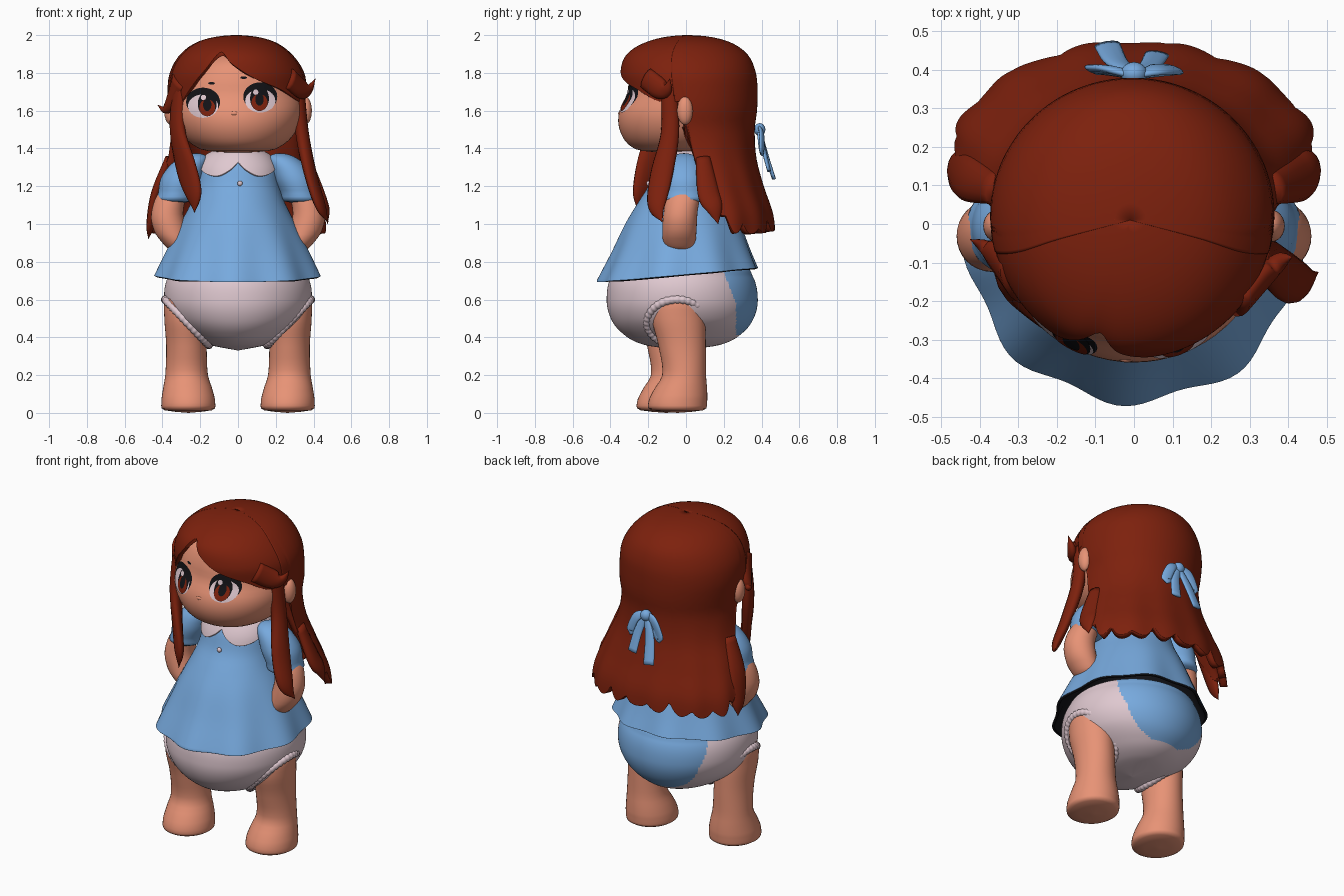
import bpy, bmesh, math
from mathutils import Vector

if "Cube" in bpy.data.objects:
    bpy.data.objects.remove(bpy.data.objects["Cube"])


def material(name, rgb):
    m = bpy.data.materials.new(name)
    m.diffuse_color = (*rgb, 1)
    m.use_nodes = True
    m.node_tree.nodes["Principled BSDF"].inputs["Base Color"].default_value = m.diffuse_color
    return m


HAIR = material("red_brown", (0.205, 0.015, 0.004))
BLUE = material("sky_blue", (0.185, 0.40, 0.73))
SKIN = material("skin", (0.80, 0.29, 0.18))
PALE = material("pale_pink", (0.74, 0.58, 0.63))
BLACK = material("black", (0.006, 0.006, 0.008))


def interp(keys, x):
    """Smooth interpolation of rows (param, values...)."""
    if x <= keys[0][0]:
        return keys[0][1:]
    if x >= keys[-1][0]:
        return keys[-1][1:]
    i = max(k for k in range(len(keys) - 1) if keys[k][0] <= x)
    a, b = keys[i], keys[i + 1]
    p, n = keys[max(i - 1, 0)], keys[min(i + 2, len(keys) - 1)]
    h = b[0] - a[0]
    t = (x - a[0]) / h
    out = []
    for k in range(1, len(a)):
        m0 = (b[k] - p[k]) / (b[0] - p[0]) * h
        m1 = (n[k] - a[k]) / (n[0] - a[0]) * h
        out.append((2*t**3 - 3*t**2 + 1) * a[k] + (t**3 - 2*t**2 + t) * m0
                   + (3*t**2 - 2*t**3) * b[k] + (t**3 - t**2) * m1)
    return out


def section(table, z):
    top = table[0][0]
    keys = [(math.sqrt(top - r[0]), *r[1:]) for r in table]
    return interp(keys, math.sqrt(max(top - z, 0)))


def finish(bm, name, mats, thick=0, rule=None, recalc=False):
    bmesh.ops.remove_doubles(bm, verts=bm.verts, dist=1e-5)
    if recalc:
        bmesh.ops.recalc_face_normals(bm, faces=bm.faces)
    for f in bm.faces:
        f.smooth = True
        if rule:
            f.material_index = rule(f.calc_center_median())
    me = bpy.data.meshes.new(name)
    bm.to_mesh(me)
    bm.free()
    for m in mats:
        me.materials.append(m)
    ob = bpy.data.objects.new(name, me)
    bpy.context.collection.objects.link(ob)
    if thick:
        s = ob.modifiers.new("thickness", 'SOLIDIFY')
        s.thickness, s.offset = thick, -1
        s.material_offset = s.material_offset_rim = len(mats) - 1
    return ob


def shell(name, table, mats, a0=0, a1=360, hem=None, grow=0, thick=0,
          rows=32, cols=64, warp=None, rule=None, side=1, dy=0):
    """Loft of ellipses (z, cx, cy, rx, ry), top down; angle 0 is the front; hem(angle) is the lower edge."""
    bm = bmesh.new()
    top, closed = table[0][0], a1 - a0 >= 360
    grid = []
    for i in range(rows + 1):
        t = (1 - math.cos(math.pi * i / rows)) / 2
        row = []
        for j in range(cols + (not closed)):
            d = a0 + (a1 - a0) * j / cols
            a = math.radians(d)
            z = top - (top - (hem(d) if hem else table[-1][0])) * t
            cx, cy, rx, ry = section(table, z)
            k = 1 + (warp(a, z) if warp else 0)
            g = grow * min(1, max(rx, 0) * 10)
            rx, ry = (max(rx, 0) + g) * k, (max(ry, 0) + g) * k
            row.append(bm.verts.new((side * cx + rx * math.sin(a), dy + cy - ry * math.cos(a), z)))
        grid.append(row)
    for r0, r1 in zip(grid, grid[1:]):
        for j in range(cols):
            k = (j + 1) % len(r0)
            bm.faces.new((r0[j], r1[j], r1[k], r0[k]))
    return finish(bm, name, mats, thick, rule)


def sweep(name, pts, mat, hint=None, closed=False, steps=6, n=12):
    """Tube along points (x, y, z, half width, half thickness)."""
    keys = [(i, *p) for i, p in enumerate(pts)]
    num = len(pts) if closed else (len(pts) - 1) * steps + 1
    path = pts if closed else [interp(keys, i / steps) for i in range(num)]
    bm = bmesh.new()
    rings = []
    for i, p in enumerate(path):
        c = Vector(p[:3])
        nxt, prv = ((path[(i + 1) % num], path[i - 1]) if closed
                    else (path[min(i + 1, num - 1)], path[max(i - 1, 0)]))
        tan = (Vector(nxt[:3]) - Vector(prv[:3])).normalized()
        out = Vector(hint) if hint else Vector((c.x, c.y, 0))
        wide = tan.cross(out).normalized()
        flat = wide.cross(tan)
        rings.append([bm.verts.new(c + wide * max(p[3], .001) * math.cos(q) + flat * max(p[4], .001) * math.sin(q))
                      for q in (2 * math.pi * k / n for k in range(n))])
    for i in range(num if closed else num - 1):
        r0, r1 = rings[i], rings[(i + 1) % num]
        for k in range(n):
            bm.faces.new((r0[k], r1[k], r1[(k + 1) % n], r0[(k + 1) % n]))
    if not closed:
        bm.faces.new(rings[0])
        bm.faces.new(rings[-1])
    return finish(bm, name, [mat], recalc=True)


def ball(name, loc, size, mat):
    bm = bmesh.new()
    bmesh.ops.create_uvsphere(bm, u_segments=24, v_segments=14, radius=1)
    ob = finish(bm, name, [mat])
    ob.location, ob.scale = loc, size


# Head, neck, ears, nose
HEAD = [(1.93, 0, 0, 0, 0), (1.91, 0, 0, .15, .15), (1.85, 0, 0, .26, .26), (1.76, 0, 0, .33, .30),
        (1.68, 0, -.02, .34, .295), (1.6, 0, -.045, .34, .307), (1.53, 0, -.05, .325, .308),
        (1.46, 0, -.055, .285, .28), (1.41, 0, -.06, .225, .23), (1.385, 0, -.07, .15, .15), (1.375, 0, -.07, 0, 0)]
shell("head", HEAD, [SKIN])
shell("neck", [(1.45, 0, 0, 0, 0), (1.44, 0, 0, .1, .1), (1.32, 0, 0, .11, .1)], [SKIN], rows=8)
ball("nose", (-.02, -.349, 1.585), (.02, .01, .012), SKIN)
for s in (-1, 1):
    ball("ear", (s * .355, -.005, 1.6), (.036, .042, .075), SKIN)


# Eyes: thin plates laid on the face
def plate(name, x0, z0, rx, rz, mat, lift):
    bm = bmesh.new()
    grid = []
    for i in range(7):
        row = []
        for j in range(28):
            q = 2 * math.pi * j / 28
            x, z = x0 + rx * i / 6 * math.cos(q), z0 + rz * i / 6 * math.sin(q)
            cx, cy, ax, ay = section(HEAD, z)
            row.append(bm.verts.new((x, cy - ay * math.sqrt(max(0, 1 - (x / ax) ** 2)) - lift, z)))
        grid.append(row)
    for r0, r1 in zip(grid, grid[1:]):
        for j in range(28):
            k = (j + 1) % 28
            bm.faces.new((r0[j], r1[j], r1[k], r0[k]))
    finish(bm, name, [mat])


for ex, ez, ix in ((-.185, 1.632, .022), (.118, 1.66, -.004)):
    plate("lashes", ex, ez + .014, .09, .076, BLACK, .002)
    plate("eye_white", ex, ez - .008, .08, .062, PALE, .004)
    plate("iris_rim", ex + ix, ez + .004, .05, .066, BLACK, .0055)
    plate("iris", ex + ix, ez - .016, .042, .044, HAIR, .007)
    plate("pupil", ex + ix, ez, .022, .034, BLACK, .0085)
    plate("eye_glint", ex + ix - .02, ez + .038, .014, .014, PALE, .0095)
plate("brow", -.14, 1.745, .018, .007, BLACK, .002)
plate("brow", .03, 1.775, .018, .007, BLACK, .002)

# Hair: long back shell, parted bangs, locks and flicks
CAP = [(2.0, -.01, .01, 0, 0), (1.97, -.01, .01, .185, .2), (1.9, -.01, .005, .29, .315), (1.8, -.005, .01, .352, .356),
       (1.7, -.005, .02, .364, .355), (1.6, 0, .025, .358, .347), (1.5, 0, .03, .345, .33), (1.35, 0, .06, .365, .31),
       (1.2, 0, .1, .42, .31), (1.05, 0, .14, .468, .32), (.9, 0, .15, .485, .325)]
BACK_HEM = [(0, .97), (40, .95), (62, .95), (76, .97), (86, 1.1), (92, 1.25), (96, 1.64), (105, 1.68)]
BANG_HEM = [(-98, 1.6), (-80, 1.58), (-65, 1.59), (-48, 1.68), (-30, 1.81), (-17, 1.91), (-5, 1.85),
            (15, 1.77), (40, 1.71), (62, 1.65), (85, 1.65), (98, 1.65)]
shell("back_hair", CAP, [HAIR], 76, 284, thick=.04, rows=44, cols=150, grow=.004,
      hem=lambda d: interp(BACK_HEM, abs(d - 180))[0]
      + (.05 + .025 * math.sin(d * .13)) * (abs((d / 17) % 1 - .5) * 2) ** 2,
      warp=lambda a, z: .013 * math.cos(a * 13) * min(1, max(0, 1.5 - z) * 2))
shell("bangs", CAP, [HAIR], -92, 92, grow=.002, thick=.03, rows=28, cols=80,
      hem=lambda d: interp(BANG_HEM, d)[0],
      warp=lambda a, z: -.05 * math.exp(-((math.degrees(a) + 17) / 8) ** 2) * min(1, (2 - z) * 5))
sweep("left_front_lock", [(-.31, -.14, 1.74, .05, .03), (-.32, -.15, 1.5, .065, .035), (-.275, -.2, 1.3, .078, .03),
                          (-.235, -.24, 1.16, .055, .025), (-.23, -.25, 1.06, 0, 0)], HAIR)
sweep("right_front_lock", [(.32, -.09, 1.72, .045, .03), (.34, -.085, 1.48, .05, .035), (.385, -.13, 1.26, .062, .03),
                           (.435, -.155, 1.1, .05, .024), (.478, -.125, 1.01, 0, 0)], HAIR)
sweep("right_flick", [(.27, -.21, 1.77, .06, .03), (.335, -.135, 1.715, .055, .03), (.375, -.1, 1.715, .03, .022),
                      (.41, -.085, 1.77, 0, 0)], HAIR)
sweep("left_flick", [(-.31, -.15, 1.76, .07, .03), (-.35, -.09, 1.65, .05, .03), (-.385, -.06, 1.605, .022, .02),
                     (-.425, -.04, 1.63, 0, 0)], HAIR)
# Outer tips of the long hair
for s, tip in ((-1, .92), (1, 1.0)):
    sweep("side_tip", [(s * .36, .09, 1.35, .04, .025), (s * .43, .12, 1.16, .06, .028), (s * .46, .15, tip + .08, .045, .022),
                       (s * .475, .17, tip, 0, 0)], HAIR)

# Ribbon bow on the back of the hair
ball("bow_knot", (0, .39, 1.5), (.034, .03, .034), BLUE)
for s in (-1, 1):
    sweep("bow_loop", [(0, .385, 1.51, .015, .01), (s * .06, .4, 1.48, .028, .011), (s * .1, .4, 1.39, .03, .011),
                       (s * .06, .395, 1.42, .024, .011), (0, .385, 1.5, .012, .01)], BLUE, hint=(0.3, 1, 0.2))
sweep("bow_tail", [(0, .39, 1.5, .016, .01), (-.045, .42, 1.38, .03, .012), (-.07, .465, 1.24, .034, .01)], BLUE)
sweep("bow_tail", [(0, .39, 1.5, .016, .01), (.04, .41, 1.4, .028, .012), (.06, .44, 1.28, .032, .01)], BLUE)

# Dress with pleated skirt and dark lining
DRESS = [(1.39, 0, .01, .1, .1), (1.36, 0, .01, .165, .14), (1.3, 0, 0, .2, .165), (1.2, 0, 0, .22, .2),
         (1.12, 0, -.01, .245, .24), (1.0, 0, -.015, .305, .305), (.85, 0, -.02, .378, .368), (.7, 0, -.025, .445, .435)]
shell("dress", DRESS, [BLUE, BLACK], thick=.015, rows=40, cols=120,
      hem=lambda d: .73 - .038 * math.cos(math.radians(d)),
      warp=lambda a, z: .03 * math.cos(9 * a + .6) * min(1, max(0, (1.1 - z) / .4)))

# Collar and button
COLLAR_HEM = [(0, 1.33), (10, 1.29), (28, 1.255), (50, 1.265), (80, 1.31), (110, 1.34), (180, 1.34)]
shell("collar", DRESS, [PALE], -180, 180, grow=.012, thick=.015, rows=12, cols=96,
      hem=lambda d: interp(COLLAR_HEM, abs(d))[0])
ball("button", (.01, -.198, 1.215), (.014, .012, .014), PALE)

# Padded bloomers with a blue seat panel
shell("bloomers", [(.8, 0, 0, 0, 0), (.78, 0, -.01, .3, .3), (.72, 0, -.02, .37, .375), (.6, 0, -.02, .39, .4),
                   (.5, 0, -.02, .352, .378), (.42, 0, -.02, .265, .315), (.36, 0, -.02, .15, .2), (.33, 0, -.02, 0, 0)],
      [PALE, BLUE], rows=80, cols=220,
      rule=lambda c: int(c.y > .265 - .4 * max(0, c.z - .58) and c.z > .41))

# Arms, puff sleeves, legs and gathered leg cuffs
for s, label in ((-1, "left"), (1, "right")):
    shell(label + "_sleeve", [(1.375, .22, -.01, 0, 0), (1.35, .235, -.01, .075, .075), (1.25, .295, -.01, .11, .118),
                              (1.16, .325, -.01, .098, .115), (1.12, .335, -.01, .09, .1), (1.105, .335, -.01, 0, 0)],
          [BLUE], side=s, rows=20, cols=40)
    shell(label + "_arm", [(1.2, .34, -.01, 0, 0), (1.17, .345, -.01, .07, .08), (1.05, .375, -.03, .085, .09),
                           (.96, .355, -.035, .088, .09), (.9, .325, -.035, .075, .083), (.86, .31, -.03, .045, .055),
                           (.85, .3, -.03, 0, 0)], [SKIN], side=s, rows=20, cols=32)
    dy = 0 if s > 0 else -.06
    shell(label + "_leg", [(.64, .3, -.04, 0, 0), (.6, .3, -.04, .085, .11), (.5, .28, -.04, .11, .14),
                           (.35, .273, -.02, .107, .125), (.2, .272, -.01, .113, .116), (.12, .266, -.03, .132, .142),
                           (.05, .263, -.045, .142, .155), (.012, .263, -.045, .12, .13), (0, .263, -.045, 0, 0)],
          [SKIN], side=s, rows=32, cols=40, dy=dy)
    ring = []
    for i in range(144):
        q = 2 * math.pi * i / 144
        u, r = math.cos(q), .021 + .002 * math.cos(36 * q)
        ring.append((s * (.27 + .115 * u), -.045 + dy / 2 + .16 * math.sin(q), .48 + .12 * u, r, r))
    sweep(label + "_leg_cuff", ring, PALE, hint=(s, 0, -1), closed=True)
